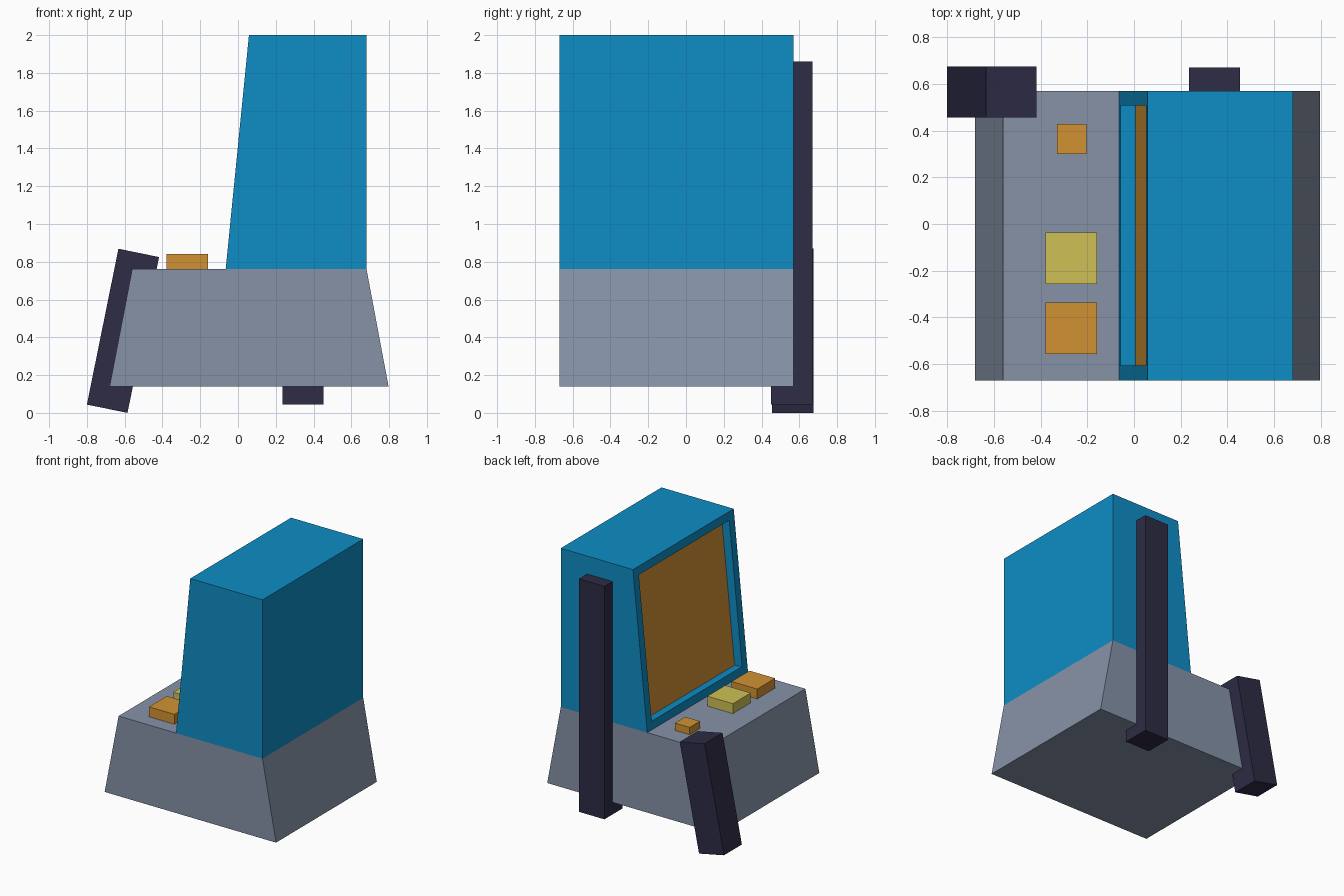
import bpy, bmesh, math

if "Cube" in bpy.data.objects:
    bpy.data.objects.remove(bpy.data.objects["Cube"])


def mat(name, rgb):
    m = bpy.data.materials.new(name)
    m.diffuse_color = (*rgb, 1)
    m.use_nodes = True
    m.node_tree.nodes["Principled BSDF"].inputs["Base Color"].default_value = m.diffuse_color
    return m


BLUE = mat("blue", (0.0044, 0.27, 0.56))
GREY = mat("grey", (0.24, 0.29, 0.39))
DARK = mat("dark_navy", (0.027, 0.025, 0.06))
ORANGE = mat("orange", (0.64, 0.29, 0.034))
YELLOW = mat("yellow", (0.62, 0.53, 0.093))


def finish(name, bm, *mats):
    bmesh.ops.recalc_face_normals(bm, faces=bm.faces)
    me = bpy.data.meshes.new(name)
    bm.to_mesh(me)
    bm.free()
    for m in mats:
        me.materials.append(m)
    ob = bpy.data.objects.new(name, me)
    bpy.context.collection.objects.link(ob)
    return ob


def prism(profile, y0, y1):
    """Extrude an xz profile along y."""
    bm = bmesh.new()
    f = bm.faces.new([bm.verts.new((x, y0, z)) for x, z in profile])
    ext = bmesh.ops.extrude_face_region(bm, geom=[f])["geom"]
    for v in ext:
        if isinstance(v, bmesh.types.BMVert):
            v.co.y = y1
    bmesh.ops.recalc_face_normals(bm, faces=bm.faces)
    return bm


def box(name, x0, x1, y0, y1, z0, z1, m):
    return finish(name, prism([(x0, z0), (x1, z0), (x1, z1), (x0, z1)], y0, y1), m)


Y0, Y1 = -0.67, 0.57

# Flared base
finish("base", prism([(-0.68, 0.14), (0.797, 0.14), (0.68, 0.763), (-0.56, 0.763)], Y0, Y1), GREY)

# Cabinet with a recessed screen in its slanted face
bm = prism([(-0.065, 0.763), (0.68, 0.763), (0.68, 2), (0.058, 2)], Y0, Y1)
screen = min(bm.faces, key=lambda f: f.normal.x)
bmesh.ops.inset_region(bm, faces=[screen], thickness=0.09)
n = screen.normal.copy()
bm.faces.ensure_lookup_table()
ext = bmesh.ops.extrude_discrete_faces(bm, faces=[screen])["faces"]
ext[0].material_index = 1
bmesh.ops.translate(bm, verts=ext[0].verts, vec=n * -0.065)
finish("cabinet", bm, BLUE, ORANGE)

# Buttons on the control deck
box("large_button", -0.378, -0.158, -0.556, -0.336, 0.75, 0.84, ORANGE)
box("middle_button", -0.378, -0.158, -0.257, -0.037, 0.75, 0.84, YELLOW)
box("small_button", -0.33, -0.203, 0.30, 0.427, 0.75, 0.82, ORANGE)

# Upright post and leaning post on the back side
box("upright_post", 0.235, 0.453, 0.449, 0.669, 0.045, 1.86, DARK)
finish("leaning_post", prism([(-0.585, 0.0), (-0.418, 0.825), (-0.633, 0.869), (-0.80, 0.044)],
                             0.455, 0.675), DARK)
